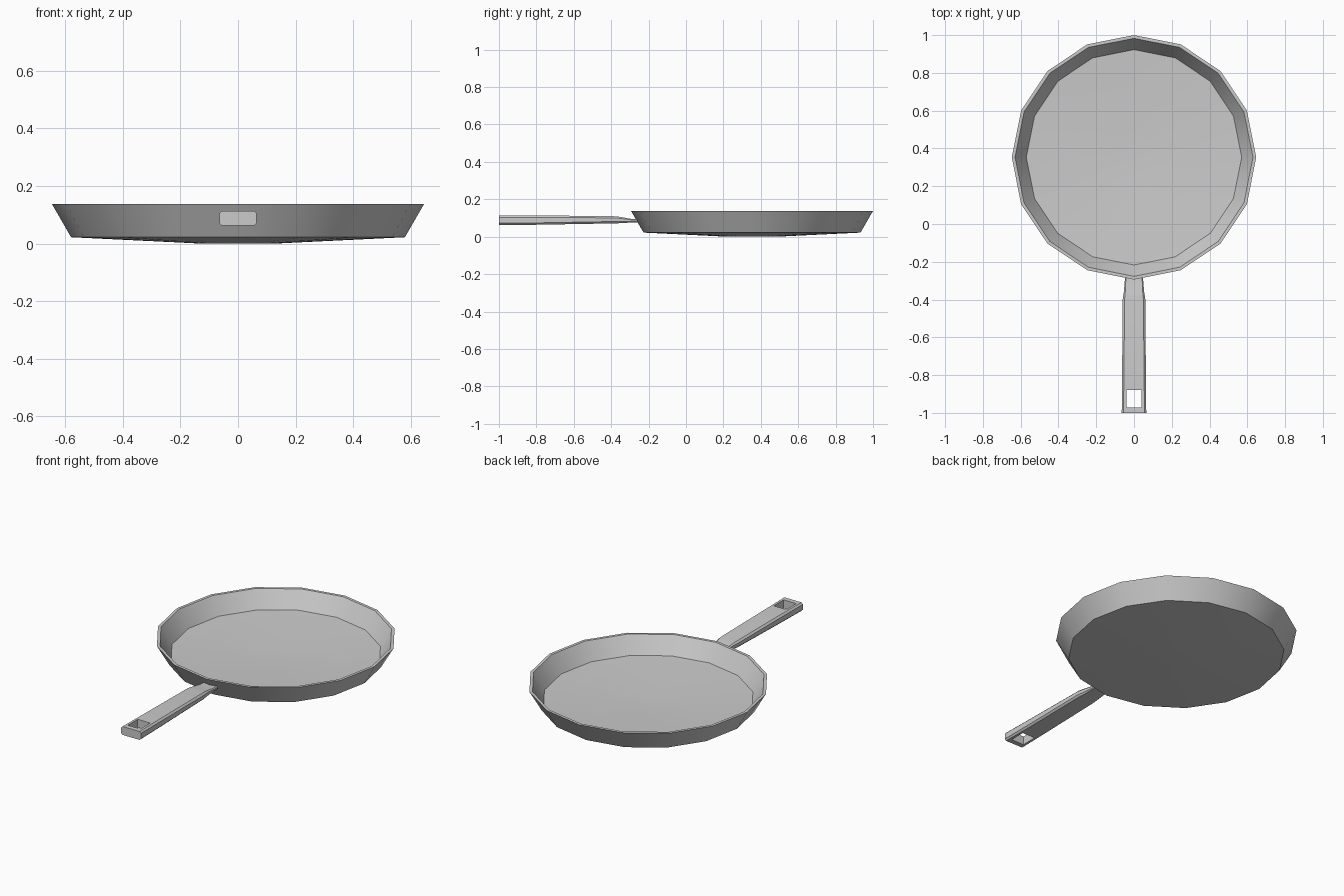
import bpy, bmesh
from math import sin, cos, pi, radians

if "Cube" in bpy.data.objects:
    bpy.data.objects.remove(bpy.data.objects["Cube"])

SIDES = 16
PAN_Y = 0.353


def finish(name, bm):
    bmesh.ops.recalc_face_normals(bm, faces=bm.faces)
    mesh = bpy.data.meshes.new(name)
    bm.to_mesh(mesh)
    bm.free()
    obj = bpy.data.objects.new(name, mesh)
    bpy.context.collection.objects.link(obj)
    return obj


def bridge(bm, a, b):
    n = len(a)
    for i in range(n):
        j = (i + 1) % n
        bm.faces.new((a[i], a[j], b[j], b[i]))


def smooth(obj):
    bpy.ops.object.select_all(action='DESELECT')
    obj.select_set(True)
    bpy.context.view_layer.objects.active = obj
    bpy.ops.object.shade_smooth_by_angle(angle=radians(30))


# Pan: 16-sided revolved profile (radius, z), slightly dished bottom and floor
profile = [(0.15, 0.001), (0.58, 0.022), (0.647, 0.138),
           (0.630, 0.138), (0.570, 0.039), (0.15, 0.018)]
bm = bmesh.new()
rings = [[bm.verts.new((r * cos(2 * pi * i / SIDES),
                        PAN_Y + r * sin(2 * pi * i / SIDES), z))
          for i in range(SIDES)] for r, z in profile]
for a, b in zip(rings, rings[1:]):
    bridge(bm, a, b)
for ring, z in ((rings[0], 0.0), (rings[-1], 0.017)):
    centre = bm.verts.new((0, PAN_Y, z))
    for i in range(SIDES):
        bm.faces.new((ring[i], ring[(i + 1) % SIDES], centre))
pan = finish("pan_body", bm)
smooth(pan)

# Handle: chamfered sections (y, half width, bottom z, top z, chamfer)
sections = [(-1.0, 0.065, 0.063, 0.113, 0.009),
            (-0.8, 0.063, 0.064, 0.113, 0.010),
            (-0.4, 0.060, 0.071, 0.111, 0.010),
            (-0.36, 0.054, 0.072, 0.107, 0.008),
            (-0.29, 0.048, 0.076, 0.095, 0.005),
            (-0.258, 0.048, 0.076, 0.095, 0.005)]
bm = bmesh.new()
loops = []
for y, w, z0, z1, c in sections:
    pts = [(w, z0 + c), (w, z1 - c), (w - c, z1), (c - w, z1),
           (-w, z1 - c), (-w, z0 + c), (c - w, z0), (w - c, z0)]
    loops.append([bm.verts.new((x, y, z)) for x, z in pts])
for a, b in zip(loops, loops[1:]):
    bridge(bm, a, b)
bm.faces.new(loops[0])
bm.faces.new(loops[-1])
handle = finish("handle", bm)

# Hanging hole through the handle
bm = bmesh.new()
bmesh.ops.create_cube(bm, size=1)
bmesh.ops.scale(bm, vec=(0.082, 0.092, 0.3), verts=bm.verts)
bmesh.ops.translate(bm, vec=(0, -0.925, 0.09), verts=bm.verts)
cutter = finish("hole_cutter", bm)
cutter.hide_render = True
cut = handle.modifiers.new("hanging_hole", 'BOOLEAN')
cut.operation = 'DIFFERENCE'
cut.solver = 'EXACT'
cut.object = cutter
bpy.context.view_layer.objects.active = handle
bpy.ops.object.modifier_apply(modifier=cut.name)
bpy.data.objects.remove(cutter)
smooth(handle)
